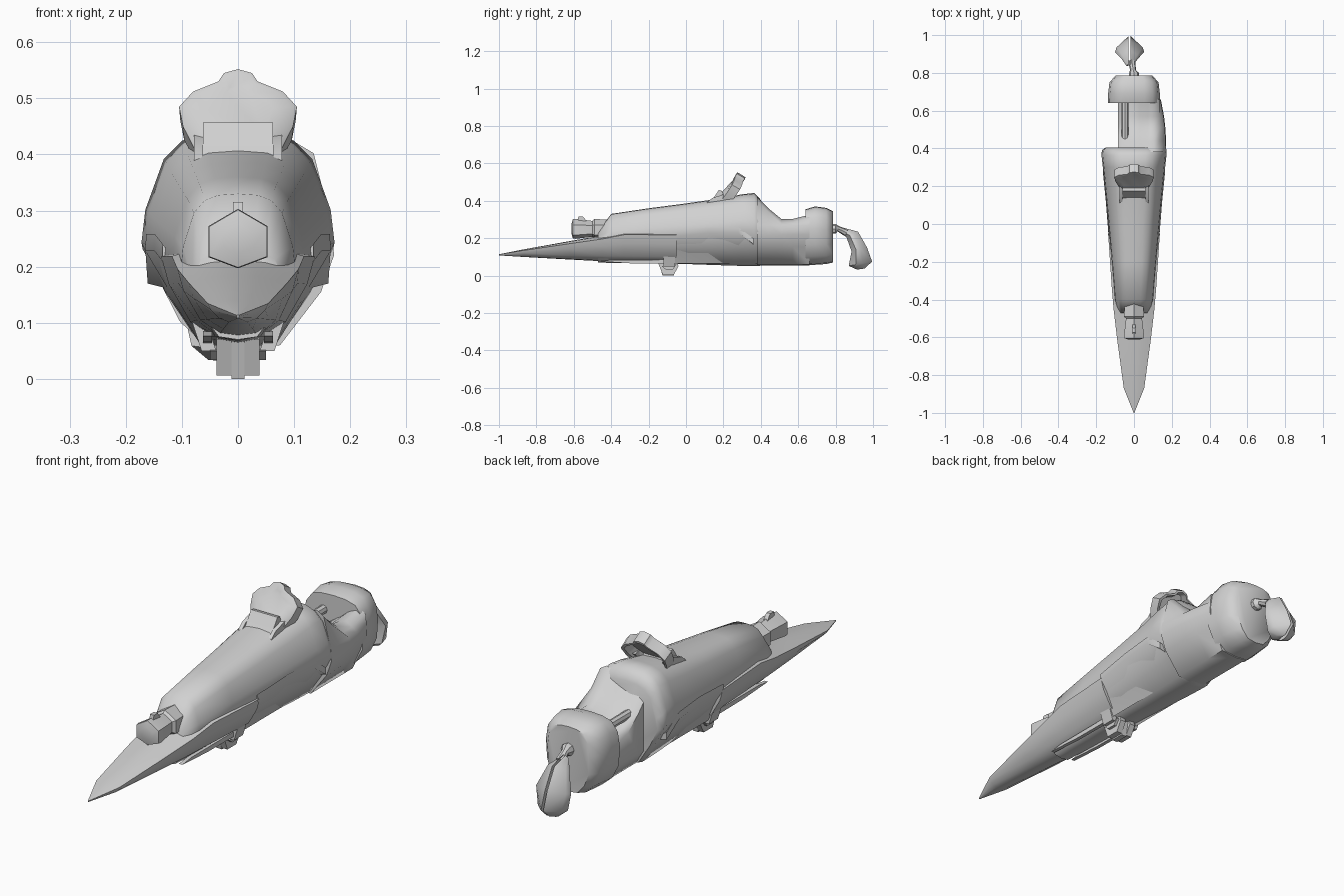
import bpy, bmesh, math
from mathutils import Vector

if "Cube" in bpy.data.objects:
    bpy.data.objects.remove(bpy.data.objects["Cube"])

grey = bpy.data.materials.new("light_grey")
grey.diffuse_color = (0.64, 0.64, 0.64, 1)
grey.use_nodes = True
grey.node_tree.nodes["Principled BSDF"].inputs["Base Color"].default_value = grey.diffuse_color


def finish(name, bm, angle=35):
    bmesh.ops.recalc_face_normals(bm, faces=bm.faces)
    me = bpy.data.meshes.new(name)
    bm.to_mesh(me)
    bm.free()
    ob = bpy.data.objects.new(name, me)
    bpy.context.collection.objects.link(ob)
    me.materials.append(grey)
    bpy.ops.object.select_all(action='DESELECT')
    ob.select_set(True)
    bpy.context.view_layer.objects.active = ob
    bpy.ops.object.shade_smooth_by_angle(angle=math.radians(angle))
    return ob


def loft(name, rings, angle=35):
    """Skin equal-length rings of points and cap both ends."""
    bm = bmesh.new()
    vs = [[bm.verts.new(p) for p in r] for r in rings]
    n = len(vs[0])
    for a, b in zip(vs, vs[1:]):
        for i in range(n):
            j = (i + 1) % n
            bm.faces.new((a[i], a[j], b[j], b[i]))
    bm.faces.new(vs[0])
    bm.faces.new(vs[-1])
    bmesh.ops.remove_doubles(bm, verts=bm.verts, dist=0.0005)
    return finish(name, bm, angle)


def section(half, y, w, zb, zt):
    """Mirrored ring from a half profile of (width fraction, height fraction)."""
    right = [(f * w, y, zb + g * (zt - zb)) for f, g in half]
    left = [(-x, y, z) for x, y, z in right[-2:0:-1]]
    return right + left


def plate(name, outline, a, b, angle=30):
    """Extrude a side outline of (y, z) points across x."""
    return loft(name, [[(t, y, z) for y, z in outline] for t in (a, b)], angle)


def tube(name, path, radii, sides=8):
    """Round tube along a path in the y-z plane."""
    rings = []
    for i, (p, r) in enumerate(zip(path, radii)):
        d = (Vector(path[min(i + 1, len(path) - 1)]) - Vector(path[max(i - 1, 0)])).normalized()
        up = Vector((1, 0, 0)).cross(d)
        rings.append([Vector(p) + Vector((r * math.cos(t), 0, 0)) + up * r * math.sin(t)
                      for t in [2 * math.pi * k / sides for k in range(sides)]])
    return loft(name, rings)


# Main fuselage: rounded top, broad flanks, narrow belly
BODY = [(0, 1), (.35, .99), (.58, .955), (.77, .87), (.96, .64), (1, .49), (.75, .27), (.40, .03), (0, 0)]
loft("fuselage", [section(BODY, *s) for s in [
    (-.47, .085, .07, .235), (-.40, .102, .068, .33), (-.2, .118, .066, .36), (0, .136, .062, .386),
    (.2, .155, .055, .415), (.30, .165, .052, .435), (.365, .172, .052, .442), (.39, .170, .052, .418),
    (.405, .150, .054, .395)]], 50)

# Long spear nose: raised rim, ridged deck, curved keel
SPEAR = [(0, 1), (.45, .97), (.8, .90), (1, .86), (.9, .58), (.62, .2), (.3, .03), (0, 0)]
loft("spear_nose", [section(SPEAR, *s) for s in [
    (-1, .002, .108, .114), (-.87, .054, .100, .140), (-.62, .088, .086, .185),
    (-.45, .108, .077, .215), (-.33, .118, .070, .243), (-.05, .137, .066, .243)]])

# Seat bay: sloping saddle with full right flank, left side cut away
def bay(y, rim, wr, floor):
    pts = [(-.085, floor - .02), (-.06, floor), (-.02, floor), (.03, floor + (rim - floor) * .4),
           (.075, floor + (rim - floor) * .85), (.105, rim), (.135, rim - .018), (wr, .27),
           (wr + .003, .22), (wr - .02, .155), (.075, .06), (0, .053), (-.05, .06), (-.085, .12)]
    return [(x, y, z) for x, z in pts]

loft("seat_bay", [bay(*s) for s in [(.38, .42, .168, .37), (.44, .36, .167, .31), (.51, .303, .163, .255),
                                    (.57, .303, .156, .24), (.66, .325, .139, .24)]], 55)
tube("seat_rod", [(-.048, .38, .285), (-.048, .66, .285)], [.018, .018])

# Tail block behind the bay
TAIL = [(0, 1), (.4, .99), (.72, .95), (.93, .82), (1, .62), (.96, .35), (.74, .15), (.42, .02), (0, 0)]
loft("tail_block", [section(TAIL, *s) for s in [
    (.64, .139, .056, .355), (.69, .137, .058, .370), (.75, .130, .062, .362), (.785, .098, .07, .345)]], 50)

# Lower side skirts, bottom rails and pedals
for s in (-1, 1):
    tag = "left" if s < 0 else "right"
    loft(tag + "_skirt", [[(s * x, y, z) for x, z in [(w, top), (w + .001, top - .03), (w * .76, .16),
                                                      (.062, .066), (.04, .09), (w * .6, .17)]]
                          for y, w, top in [(-.06, .134, .24), (.12, .148, .258), (.28, .164, .258),
                                            (.36, .160, .20)]])
    plate(tag + "_rail", [(-.46, .076), (-.40, .084), (-.10, .085), (-.08, .064), (-.3, .066)],
          s * .046, s * .062)
    loft(tag + "_strut", [[(s * (x + dx), y + dy, z) for dx, dy in [(-.013, -.03), (.013, -.03), (.013, .03), (-.013, .03)]]
                          for x, y, z in [(.105, -.09, .20), (.078, -.09, .13), (.052, -.09, .05)]])
    plate(tag + "_pedal", [(-.15, .07), (-.125, .006), (-.065, .006), (-.04, .05), (-.05, .085), (-.14, .085)],
          s * .012, s * .038)
    plate(tag + "_step", [(-.13, .05), (-.11, .034), (-.07, .034), (-.05, .06)], s * .036, s * .05)
plate("pedal_spine", [(-.15, .08), (-.125, 0), (-.065, 0), (-.05, .08)], -.012, .012)

# Nose cannon: six-sided barrel, collar and sight
HEX = [(0, .197), (.053, .217), (.053, .272), (0, .303), (-.053, .272), (-.053, .217)]
def hex_ring(y, k):
    return [(x * k, y, .25 + (z - .25) * k) for x, z in HEX]
loft("nose_cannon", [hex_ring(-.612, .5), hex_ring(-.605, .97), hex_ring(-.59, 1), hex_ring(-.50, .80),
                     hex_ring(-.49, 1.0), hex_ring(-.41, .92)])
plate("cannon_sight", [(-.58, .29), (-.575, .315), (-.55, .315), (-.53, .29)], -.009, .009)

# Tilted windshield hood, domed front and bowed sides
HOOD = [(-.075, .405), (-.098, .45), (-.105, .485), (-.08, .512), (-.035, .53), (-.025, .545), (0, .552),
        (.025, .545), (.035, .53), (.08, .512), (.105, .485), (.098, .45), (.075, .405)]
def hood(dy, dz, k):
    return [(x * k, .20 + (z - .43) * .62 + dy + 1.2 * x * x, .47 + (z - .47) * k + dz) for x, z in HOOD]
loft("windshield_hood", [hood(-.012, .004, .6), hood(-.006, .002, .9), hood(0, 0, 1), hood(.042, -.024, .98),
                         hood(.04, -.022, .85), hood(.012, -.006, .7)], 40)

# Instrument panel with two low mounting arms
plate("instrument_panel", [(.13, .392), (.138, .402), (.175, .457), (.19, .455), (.215, .40)], -.062, .062)
for s in (-1, 1):
    plate("hood_arm", [(.10, .38), (.14, .415), (.22, .44), (.25, .43), (.22, .39)], s * .062, s * .078)

# Tail shaft and folded fin blades
tube("tail_shaft", [(0, .77, .25), (0, .80, .25), (-.005, .815, .25), (-.012, .86, .228)],
     [.026, .026, .015, .02])
def blade(name, s, cx):
    """Curved leaf from inner and outer edge points (y, z) and a side reach."""
    rings = []
    for a, b, w in [((.835, .225), (.845, .255), .012), ((.858, .205), (.92, .235), .04),
                    ((.885, .13), (.968, .15), .072), ((.87, .052), (.995, .075), .055),
                    ((.915, .032), (.955, .038), .025)]:
        p, q = Vector((cx, *a)), Vector((cx, *b))
        out = Vector((s * w, 0, 0))
        rings.append([p, p.lerp(q, .3) + out, p.lerp(q, .6) + out * .9, q, p.lerp(q, .5) + out * .1])
    loft(name, rings, 50)
blade("left_blade", -1, -.028)
blade("right_blade", 1, -.018)
